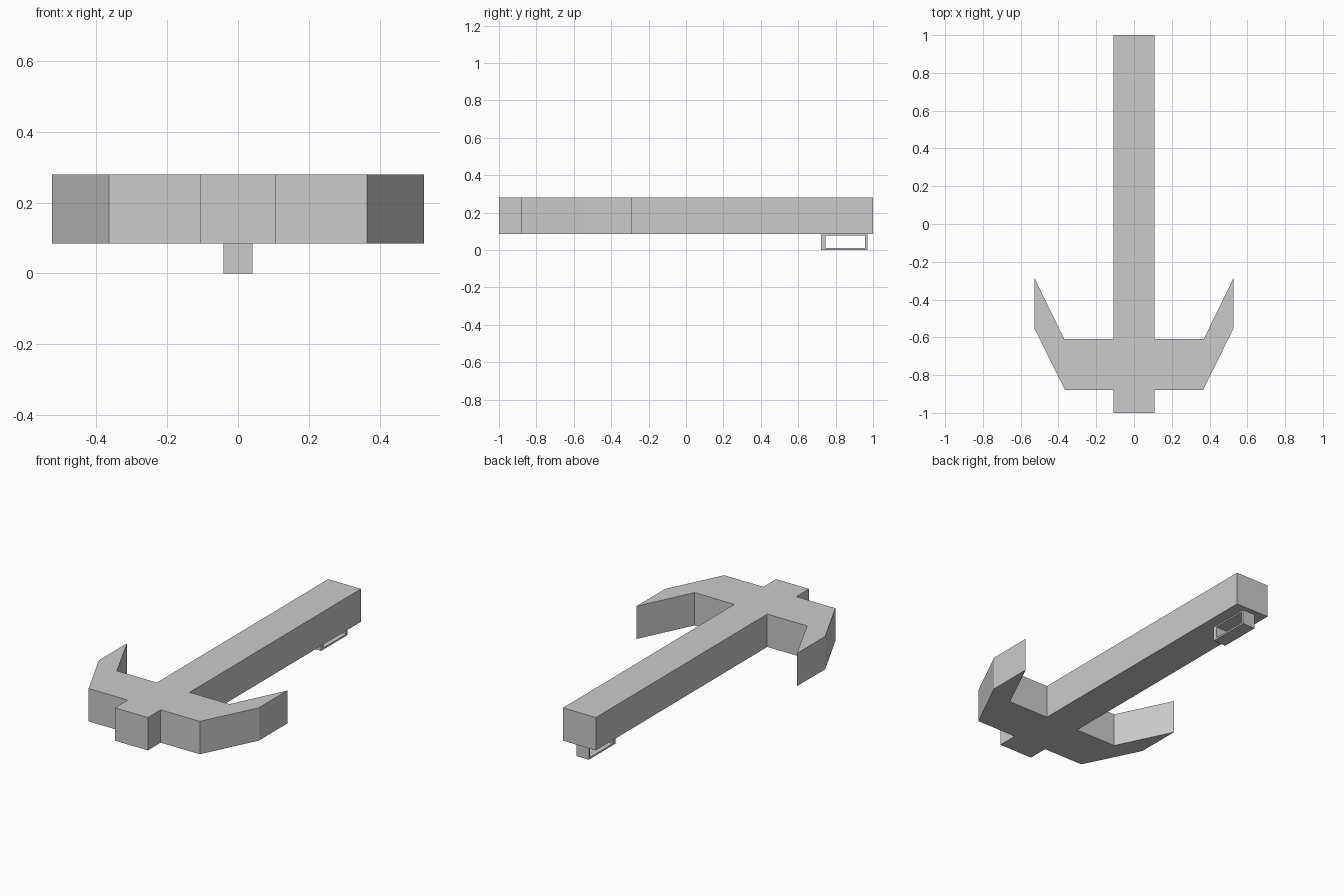
import bpy, bmesh
from mathutils import Vector

if "Cube" in bpy.data.objects:
    bpy.data.objects.remove(bpy.data.objects["Cube"])


def extrude_outline(name, points, direction):
    """Fill a closed outline and extrude it into a solid."""
    bm = bmesh.new()
    face = bm.faces.new([bm.verts.new(p) for p in points])
    new = bmesh.ops.extrude_face_region(bm, geom=[face])["geom"]
    bmesh.ops.translate(bm, vec=Vector(direction),
                        verts=[v for v in new if isinstance(v, bmesh.types.BMVert)])
    # drop the doubled start cap if the extrude left none behind, then fix normals
    bmesh.ops.holes_fill(bm, edges=[e for e in bm.edges if e.is_boundary], sides=0)
    bmesh.ops.recalc_face_normals(bm, faces=bm.faces)
    mesh = bpy.data.meshes.new(name)
    bm.to_mesh(mesh)
    bm.free()
    obj = bpy.data.objects.new(name, mesh)
    bpy.context.collection.objects.link(obj)
    return obj


# Anchor body: right half of the outline, mirrored to the left
BOTTOM, TOP = 0.085, 0.28
half = [(0.108, -1.0), (0.108, -0.88), (0.365, -0.88), (0.526, -0.555),
        (0.526, -0.288), (0.37, -0.608), (0.108, -0.608), (0.108, 1.0)]
outline = half + [(-x, y) for x, y in reversed(half)]
extrude_outline("anchor_body", [(x, y, BOTTOM) for x, y in outline], (0, 0, TOP - BOTTOM))

# Hanging loop: rectangular frame under the shank, open along x
HALF_W = 0.041
outer = [(0.722, 0.0), (0.97, 0.0), (0.97, BOTTOM), (0.722, BOTTOM)]
inner = [(0.745, 0.01), (0.957, 0.01), (0.957, 0.077), (0.745, 0.077)]
bm = bmesh.new()
rings = [[bm.verts.new((x, y, z)) for y, z in loop]
         for x, loop in ((-HALF_W, outer), (HALF_W, outer), (HALF_W, inner), (-HALF_W, inner))]
for r in range(4):
    a, b = rings[r], rings[(r + 1) % 4]
    for i in range(4):
        j = (i + 1) % 4
        bm.faces.new((a[i], a[j], b[j], b[i]))
bmesh.ops.recalc_face_normals(bm, faces=bm.faces)
mesh = bpy.data.meshes.new("hanging_loop")
bm.to_mesh(mesh)
bm.free()
bpy.context.collection.objects.link(bpy.data.objects.new("hanging_loop", mesh))
